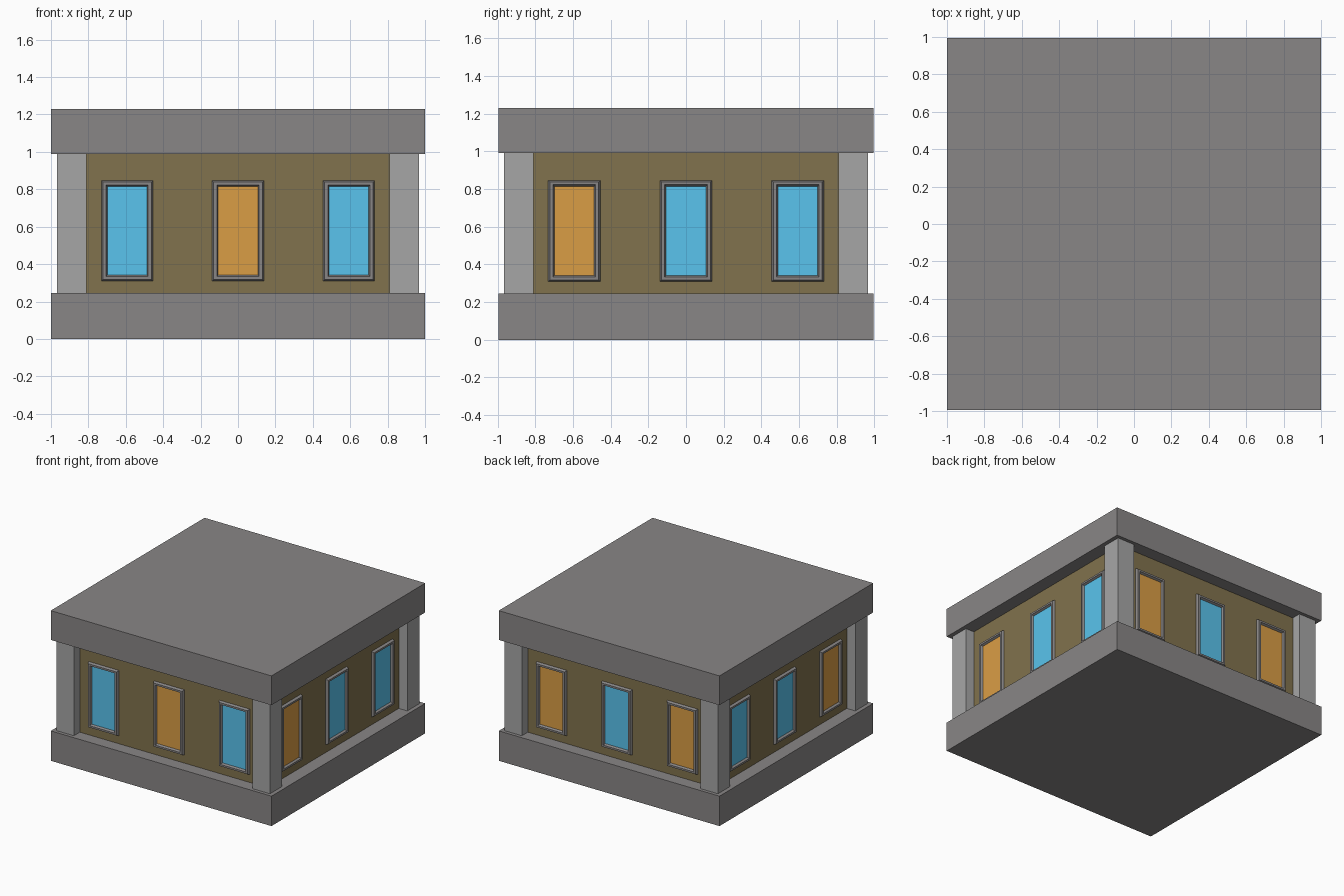
import bpy, bmesh
from math import pi
from mathutils import Matrix, Vector

if "Cube" in bpy.data.objects:
    bpy.data.objects.remove(bpy.data.objects["Cube"])


def material(name, rgb):
    m = bpy.data.materials.new(name)
    m.diffuse_color = (*rgb, 1)
    m.use_nodes = True
    m.node_tree.nodes["Principled BSDF"].inputs["Base Color"].default_value = m.diffuse_color
    return m


SLAB = material("dark_stone", (0.25, 0.24, 0.24))
STONE = material("light_stone", (0.38, 0.38, 0.38))
WALL = material("olive_wall", (0.22, 0.17, 0.075))
BLUE = material("blue_glass", (0.10, 0.55, 0.85))
AMBER = material("amber_glass", (0.70, 0.34, 0.06))


def finish(name, bm, mat, matrix=Matrix()):
    bm.transform(matrix)
    bmesh.ops.recalc_face_normals(bm, faces=bm.faces)
    me = bpy.data.meshes.new(name)
    bm.to_mesh(me)
    bm.free()
    me.materials.append(mat)
    ob = bpy.data.objects.new(name, me)
    bpy.context.collection.objects.link(ob)


def box(name, lo, hi, mat, matrix=Matrix()):
    lo, hi = Vector(lo), Vector(hi)
    bm = bmesh.new()
    bmesh.ops.create_cube(bm, size=1)
    bmesh.ops.scale(bm, vec=hi - lo, verts=bm.verts)
    bmesh.ops.translate(bm, vec=(lo + hi) / 2, verts=bm.verts)
    finish(name, bm, mat, matrix)


# Base slab, roof slab and wall core
Z0, Z1, TOP, FACE = 0.245, 0.99, 1.23, 0.89
box("base_slab", (-1, -0.995, 0), (1, 0.995, Z0), SLAB)
box("roof_slab", (-1, -0.995, Z1), (1, 0.995, TOP), SLAB)
box("wall_core", (-FACE, -FACE, Z0), (FACE, FACE, Z1), WALL)


# Window frame: mitred rectangular rings following a bevelled profile
def frame(name, cx, matrix):
    cz = 0.578
    profile = [(0.138, 0.268, 0.0), (0.130, 0.260, 0.02),
               (0.113, 0.245, 0.02), (0.105, 0.235, 0.002)]
    bm = bmesh.new()
    rings = [[bm.verts.new((cx + sx * w, -FACE - d, cz + sz * h))
              for sx, sz in ((-1, -1), (1, -1), (1, 1), (-1, 1))]
             for w, h, d in profile]
    for a, b in zip(rings, rings[1:] + rings[:1]):
        for i in range(4):
            j = (i + 1) % 4
            bm.faces.new((a[i], a[j], b[j], b[i]))
    finish(name, bm, SLAB, matrix)


# Pillar and three windows for each side, listed left to right from outside
sides = {"front": "BAB", "right": "ABB", "back": "ABA", "left": "BBA"}
for k, (side, panes) in enumerate(sides.items()):
    turn = Matrix.Rotation(k * pi / 2, 4, 'Z')
    box(side + "_pillar", (0.81, -0.967, Z0), (0.967, -0.81, Z1), STONE, turn)
    for n, (cx, pane) in enumerate(zip((-0.593, 0, 0.593), panes)):
        frame(f"{side}_frame_{n}", cx, turn)
        box(f"{side}_glass_{n}", (cx - 0.106, -FACE - 0.004, 0.342),
            (cx + 0.106, -FACE + 0.02, 0.814),
            BLUE if pane == "B" else AMBER, turn)
